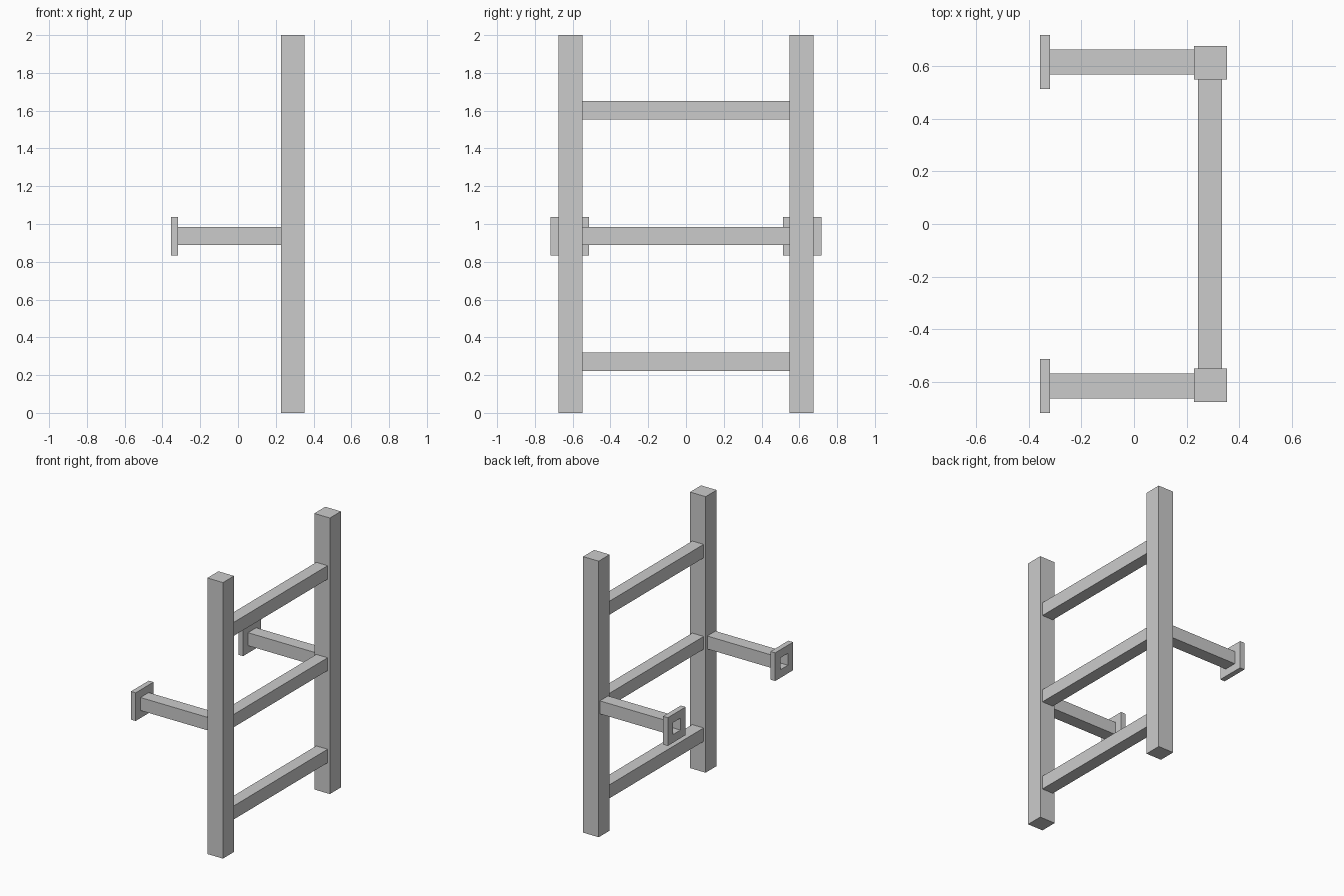
import bpy
import bmesh

if "Cube" in bpy.data.objects:
    bpy.data.objects.remove(bpy.data.objects["Cube"])


def finish(name, bm):
    bmesh.ops.recalc_face_normals(bm, faces=bm.faces)
    mesh = bpy.data.meshes.new(name)
    bm.to_mesh(mesh)
    bm.free()
    obj = bpy.data.objects.new(name, mesh)
    bpy.context.collection.objects.link(obj)
    return obj


def box(name, x, y, z):
    bm = bmesh.new()
    bmesh.ops.create_cube(bm, size=1)
    for v in bm.verts:
        for i, (lo, hi) in enumerate((x, y, z)):
            v.co[i] = lo if v.co[i] < 0 else hi
    return finish(name, bm)


def square_sweep(name, stations, y, z):
    """Join square sections (x, half size) along x and cap both ends."""
    bm = bmesh.new()
    rings = [[bm.verts.new((x, y + sy * h, z + sz * h))
              for sy, sz in ((-1, -1), (1, -1), (1, 1), (-1, 1))]
             for x, h in stations]
    for a, b in zip(rings, rings[1:]):
        for i in range(4):
            j = (i + 1) % 4
            bm.faces.new((a[i], a[j], b[j], b[i]))
    bm.faces.new(rings[0])
    bm.faces.new(rings[-1])
    return finish(name, bm)


# Hollow wall arm: outside of the tube, flange, then back down the bore
ARM = [(0.227, 0.047), (-0.318, 0.047), (-0.318, 0.102),
       (-0.356, 0.102), (-0.356, 0.043), (0.222, 0.043)]

# Posts and flanged arms on both sides
for side, s in (("left", 1), ("right", -1)):
    box(f"post_{side}", (0.227, 0.352), sorted((s * 0.549, s * 0.675)), (0, 2))
    square_sweep(f"wall_arm_{side}", ARM, s * 0.615, 0.936)

# Rungs between the posts
for level, z in (("lower", (0.222, 0.320)), ("middle", (0.89, 0.983)),
                 ("upper", (1.552, 1.65))):
    box(f"rung_{level}", (0.243, 0.334), (-0.549, 0.549), z)
